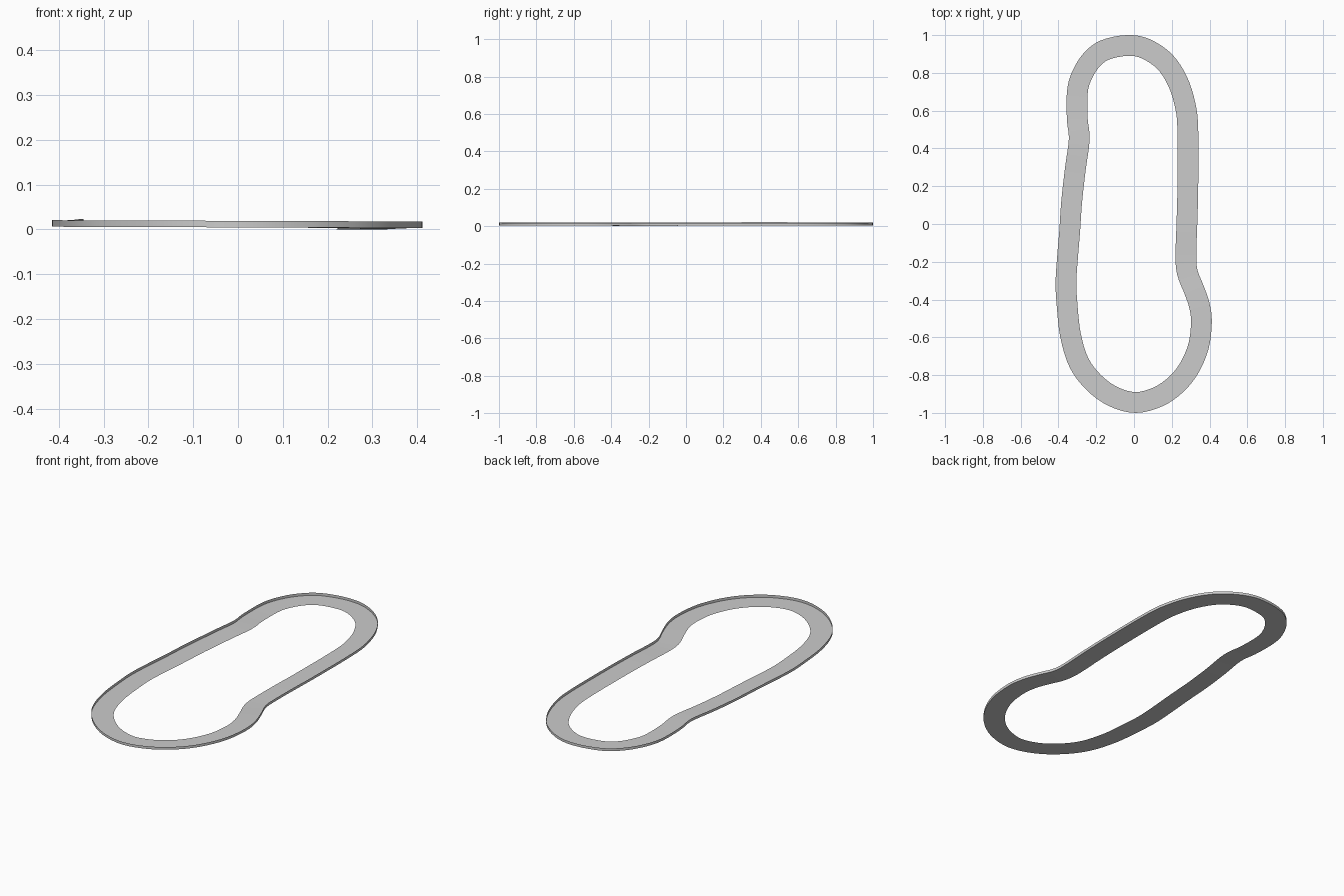
import bpy, bmesh, math
from mathutils import Vector

if "Cube" in bpy.data.objects:
    bpy.data.objects.remove(bpy.data.objects["Cube"])

# Outer outline control points, clockwise from the top
OUTLINE = [(-.04, 1), (.08, .98), (.2, .9), (.28, .78), (.325, .64), (.34, .5), (.34, .2),
           (.335, 0), (.33, -.15), (.335, -.24), (.37, -.33), (.4, -.42), (.412, -.52),
           (.395, -.66), (.34, -.79), (.26, -.89), (.15, -.965), (.01, -1), (-.13, -.965),
           (-.25, -.88), (-.34, -.76), (-.39, -.6), (-.41, -.42), (-.415, -.3), (-.405, -.15),
           (-.395, -.03), (-.385, .12), (-.365, .3), (-.345, .45), (-.355, .55), (-.355, .7),
           (-.33, .8), (-.27, .9), (-.18, .97)]
WIDTH, WALL = 0.11, 0.0145


def smooth_loop(pts, steps=4):
    """Closed Catmull-Rom curve through pts."""
    p = [Vector(q) for q in pts]
    n, out = len(p), []
    for i in range(n):
        a, b, c, d = (p[(i + k) % n] for k in (-1, 0, 1, 2))
        for s in range(steps):
            t = s / steps
            out.append(.5 * (2 * b + (c - a) * t + (2 * a - 5 * b + 4 * c - d) * t * t
                             + (3 * b - a - 3 * c + d) * t ** 3))
    return out


def base_z(x, y):
    """Slightly tilted base with a soft dip and rise at the two waists."""
    def bump(cx, cy):
        return math.exp(-((x - cx) ** 2 + (y - cy) ** 2) / .015)
    return .0045 - .0035 * x - .0033 * bump(.32, -.2) + .003 * bump(-.35, .42)


outer = smooth_loop(OUTLINE)
n = len(outer)
inner = []
for i, p in enumerate(outer):
    t = (outer[(i + 1) % n] - outer[i - 1]).normalized()
    inner.append(p + Vector((t.y, -t.x)) * WIDTH)

# Flat flange with an upright outer lip
bm = bmesh.new()
rows = [[bm.verts.new((p.x, p.y, base_z(*q) + h)) for p, q in zip(loop, outer)]
        for loop, h in ((inner, 0), (outer, 0), (outer, WALL))]
for r0, r1 in zip(rows, rows[1:]):
    for i in range(n):
        j = (i + 1) % n
        bm.faces.new((r0[i], r0[j], r1[j], r1[i]))
bm.normal_update()
bm.faces.ensure_lookup_table()
if bm.faces[0].normal.z < 0:
    bmesh.ops.reverse_faces(bm, faces=bm.faces[:])
mesh = bpy.data.meshes.new("rim_tray")
bm.to_mesh(mesh)
bm.free()
rim = bpy.data.objects.new("rim_tray", mesh)
bpy.context.collection.objects.link(rim)
bpy.context.view_layer.objects.active = rim
rim.select_set(True)
bpy.ops.object.shade_smooth_by_angle(angle=math.radians(40))
